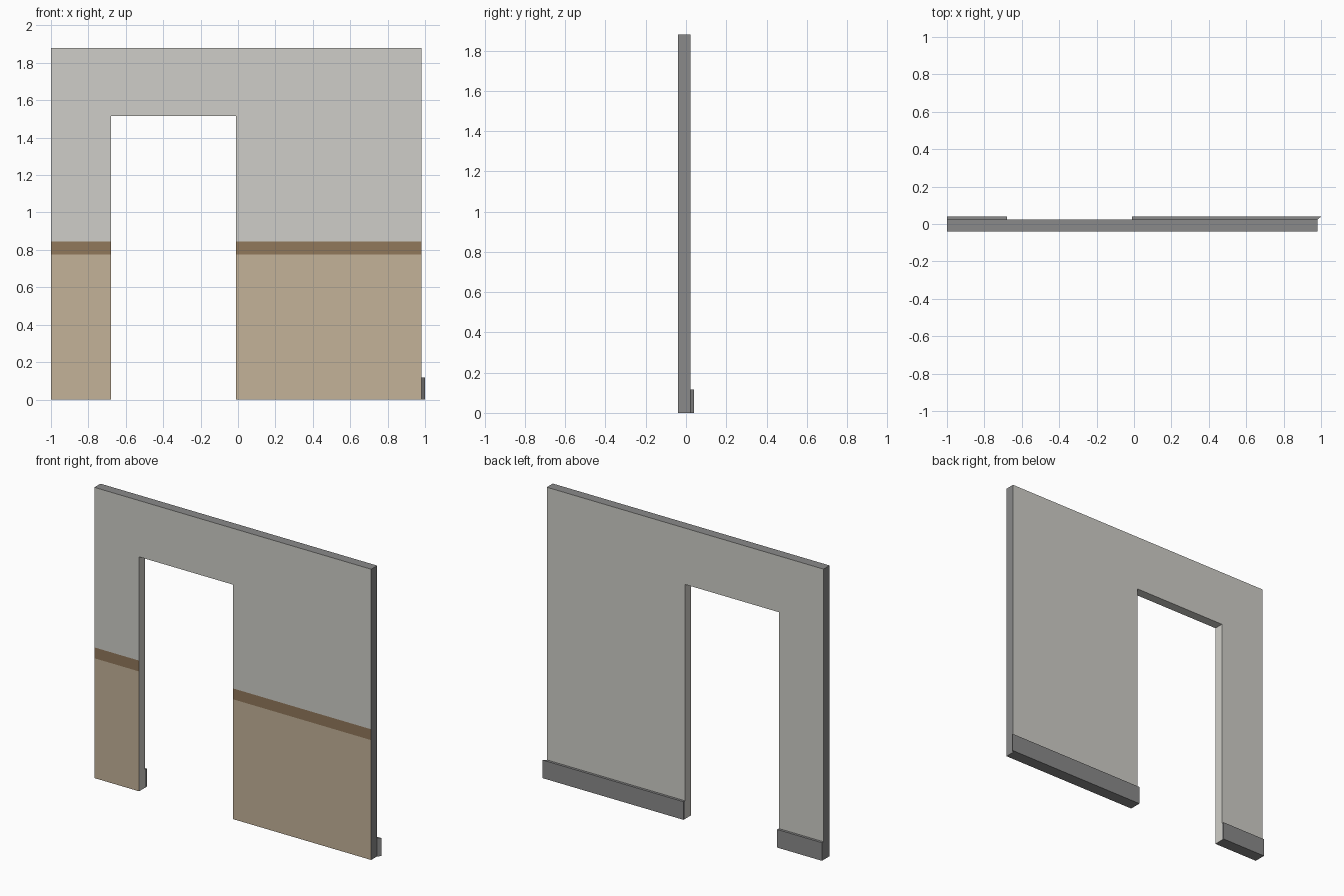
import bpy, bmesh

if "Cube" in bpy.data.objects:
    bpy.data.objects.remove(bpy.data.objects["Cube"])

FRONT, WALL_BACK, BOARD_BACK = -0.039, 0.023, 0.039
LEFT, DOOR_L, DOOR_R, RIGHT = -1.0, -0.68, -0.01, 0.98
DOOR_TOP, TOP = 1.516, 1.88
BAND_LOW, BAND_HIGH = 0.775, 0.845


def material(name, rgb):
    """Flat colour given as 0-255 sRGB."""
    mat = bpy.data.materials.new(name)
    lin = [((c / 255 + 0.055) / 1.055) ** 2.4 for c in rgb]
    mat.diffuse_color = (*lin, 1)
    mat.use_nodes = True
    mat.node_tree.nodes["Principled BSDF"].inputs["Base Color"].default_value = mat.diffuse_color
    return mat


plaster = material("pale_plaster", (207, 206, 200))
tan = material("tan_panel", (196, 178, 152))
brown = material("brown_rail", (145, 120, 91))
grey = material("grey_trim", (138, 138, 138))


def make_object(name, bm, mats):
    bmesh.ops.recalc_face_normals(bm, faces=bm.faces)
    mesh = bpy.data.meshes.new(name)
    bm.to_mesh(mesh)
    bm.free()
    for m in mats:
        mesh.materials.append(m)
    obj = bpy.data.objects.new(name, mesh)
    bpy.context.collection.objects.link(obj)
    return obj


# wall: grid of front cells with the doorway left out, extruded to thickness
bm = bmesh.new()
xs = [LEFT, DOOR_L, DOOR_R, RIGHT]
zs = [0, BAND_LOW, BAND_HIGH, DOOR_TOP, TOP]
grid = [[bm.verts.new((x, FRONT, z)) for z in zs] for x in xs]
for i in range(3):
    for j in range(4):
        if i == 1 and j < 3:
            continue
        bm.faces.new((grid[i][j], grid[i + 1][j], grid[i + 1][j + 1], grid[i][j + 1]))
for v in [v for v in bm.verts if not v.link_faces]:
    bm.verts.remove(v)
ext = bmesh.ops.extrude_face_region(bm, geom=bm.faces[:], use_keep_orig=True)
moved = [g for g in ext["geom"] if isinstance(g, bmesh.types.BMVert)]
bmesh.ops.translate(bm, verts=moved, vec=(0, WALL_BACK - FRONT, 0))
bmesh.ops.recalc_face_normals(bm, faces=bm.faces)

# wall colours: painted bands on the front, grey on the outer edges
for f in bm.faces:
    c = f.calc_center_median()
    if abs(c.y - FRONT) < 1e-4:
        f.material_index = 1 if c.z < BAND_LOW else 2 if c.z < BAND_HIGH else 0
    elif abs(c.y - WALL_BACK) > 1e-4:
        outer = c.x < LEFT + 1e-4 or c.x > RIGHT - 1e-4 or c.z < 1e-4 or c.z > TOP - 1e-4
        f.material_index = 3 if outer else 0
make_object("wall", bm, [plaster, tan, brown, grey])


# skirting boards on the back, the long one with a mitred outer end
def skirting(name, x0, x1, x1_back):
    bm = bmesh.new()
    outline = [(x0, WALL_BACK), (x1, WALL_BACK), (x1_back, BOARD_BACK), (x0, BOARD_BACK)]
    base = bm.faces.new([bm.verts.new((x, y, 0)) for x, y in outline])
    ext = bmesh.ops.extrude_face_region(bm, geom=[base], use_keep_orig=True)
    top = [g for g in ext["geom"] if isinstance(g, bmesh.types.BMVert)]
    bmesh.ops.translate(bm, verts=top, vec=(0, 0, 0.117))
    make_object(name, bm, [grey])


skirting("skirting_short", LEFT, DOOR_L, DOOR_L)
skirting("skirting_long", DOOR_R, RIGHT, 1.0)
